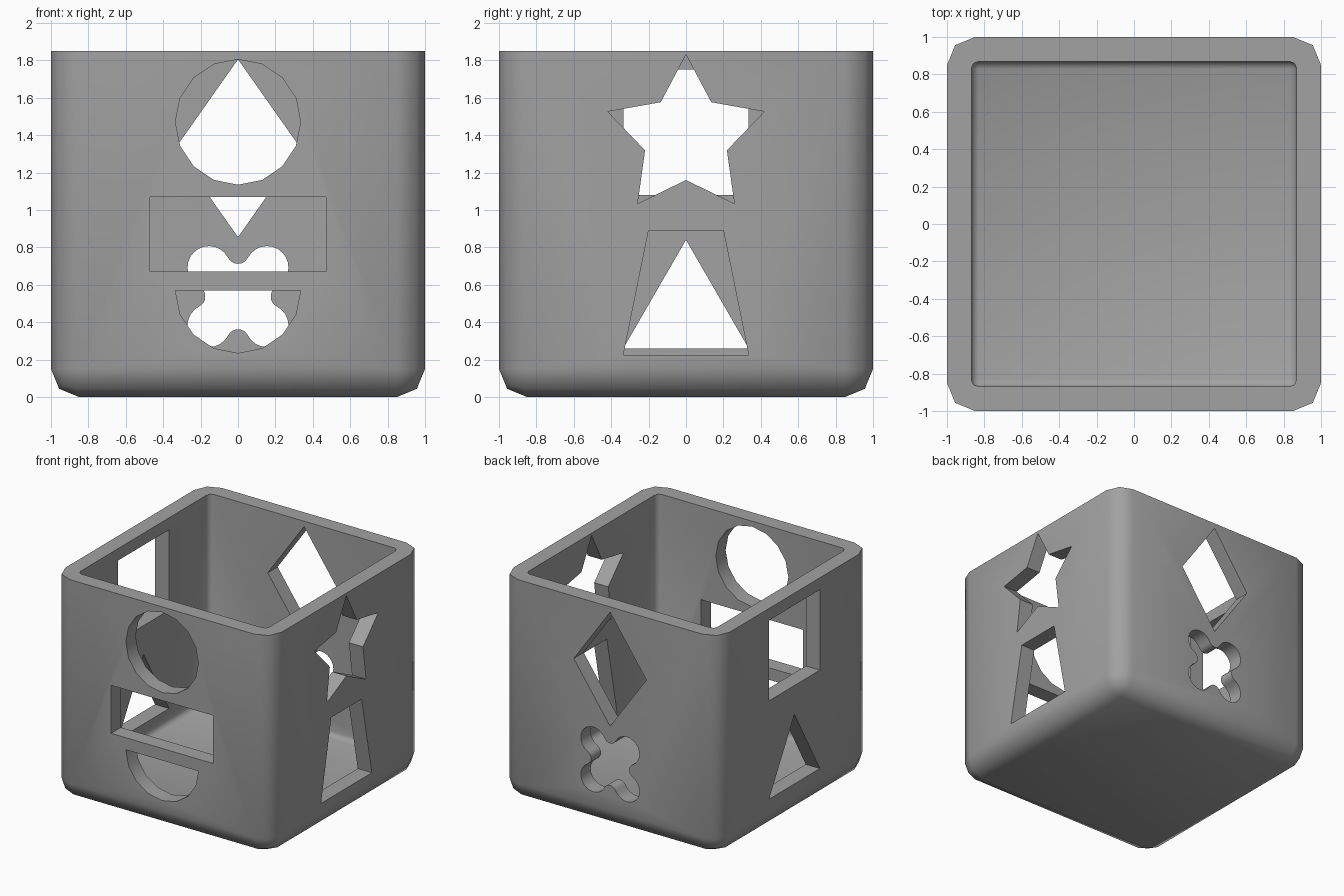
import bpy, bmesh
from math import sin, cos, pi, radians, atan2
from mathutils import Matrix, Vector

if "Cube" in bpy.data.objects:
    bpy.data.objects.remove(bpy.data.objects["Cube"])

HEIGHT = 1.85
WALL = 0.13


def add_object(name, bm):
    mesh = bpy.data.meshes.new(name)
    bmesh.ops.recalc_face_normals(bm, faces=bm.faces)
    bm.to_mesh(mesh)
    bm.free()
    obj = bpy.data.objects.new(name, mesh)
    bpy.context.collection.objects.link(obj)
    return obj


def rounded_box(name, half, bottom, top, bevel):
    """Box with every edge rounded except those of the top face."""
    bm = bmesh.new()
    bmesh.ops.create_cube(bm, size=1)
    for v in bm.verts:
        v.co = (v.co.x * 2 * half, v.co.y * 2 * half, top if v.co.z > 0 else bottom)
    edges = [e for e in bm.edges if min(v.co.z for v in e.verts) < top - 0.01]
    bmesh.ops.bevel(bm, geom=edges, offset=bevel, segments=2, profile=0.5, affect='EDGES')
    return add_object(name, bm)


# Hole outlines as (sideways, up) points on a wall
def arc(cx, cz, r, start, end, steps):
    return [(cx + r * cos(radians(start + (end - start) * i / steps)),
             cz + r * sin(radians(start + (end - start) * i / steps))) for i in range(steps + 1)]


def star(cz, outer, inner):
    return [((inner if i % 2 else outer) * sin(i * pi / 5),
             cz + (inner if i % 2 else outer) * cos(i * pi / 5)) for i in range(10)]


def clover(cz, lobe, r, notch, fillet):
    """Four round lobes on the diagonals, joined by rounded notches."""
    reach = notch + fillet
    tilt = atan2(reach - lobe, lobe) * 180 / pi
    quarter = arc(lobe, lobe, r, tilt - 90, 180 - tilt, 14)
    quarter += arc(0, reach, fillet, -tilt, tilt - 180, 8)[1:-1]
    points = []
    for k in range(4):
        turn = Matrix.Rotation(k * pi / 2, 2)
        points += [turn @ Vector(p) for p in quarter]
    return [(p.x, p.y + cz) for p in points]


def rectangle(half, low, high):
    return [(-half, low), (half, low), (half, high), (-half, high)]


# One list per wall: front, right, back, left
walls = [
    [arc(0, 1.47, 0.335, 0, 337.5, 15),
     rectangle(0.47, 0.67, 1.07),
     arc(0, 0.57, 0.335, 180, 360, 8)],
    [star(1.39, 0.44, 0.23),
     [(-0.335, 0.225), (0.335, 0.225), (0.2, 0.89), (-0.2, 0.89)]],
    [[(0, 0.855), (0.335, 1.33), (0, 1.805), (-0.335, 1.33)],
     clover(0.537, 0.155, 0.115, 0.175, 0.059)],
    [rectangle(0.335, 1.08, 1.75),
     [(-0.335, 0.26), (0.335, 0.26), (0, 0.84)]],
]

# Prisms that punch the shape holes
bm = bmesh.new()
for side, outlines in enumerate(walls):
    turn = Matrix.Rotation(side * pi / 2, 3, 'Z')
    for outline in outlines:
        face = bm.faces.new([bm.verts.new(turn @ Vector((u, -1.1, z))) for u, z in outline])
        made = bmesh.ops.extrude_face_region(bm, geom=[face], use_keep_orig=True)
        verts = [g for g in made["geom"] if isinstance(g, bmesh.types.BMVert)]
        bmesh.ops.translate(bm, verts=verts, vec=turn @ Vector((0, 0.4, 0)))
holes = add_object("hole_cutter", bm)

# Open box with hollow inside
box = rounded_box("sorter_box", 1, 0, HEIGHT, 0.15)
hollow = rounded_box("hollow_cutter", 1 - WALL, WALL, HEIGHT + 0.3, 0.04)

bpy.ops.object.select_all(action='DESELECT')
bpy.context.view_layer.objects.active = box
box.select_set(True)
for cutter in (hollow, holes):
    cutter.hide_render = True
    mod = box.modifiers.new("cut", 'BOOLEAN')
    mod.operation = 'DIFFERENCE'
    mod.solver = 'EXACT'
    mod.object = cutter
    bpy.ops.object.modifier_apply(modifier=mod.name)
    bpy.data.objects.remove(cutter)

bpy.ops.object.shade_smooth_by_angle(angle=radians(50))

# Plain grey finish
grey = bpy.data.materials.new("plain_grey")
grey.use_nodes = True
colour = (0.36, 0.36, 0.36, 1)
grey.diffuse_color = colour
grey.node_tree.nodes["Principled BSDF"].inputs["Base Color"].default_value = colour
box.data.materials.clear()
box.data.materials.append(grey)
for poly in box.data.polygons:
    poly.material_index = 0
